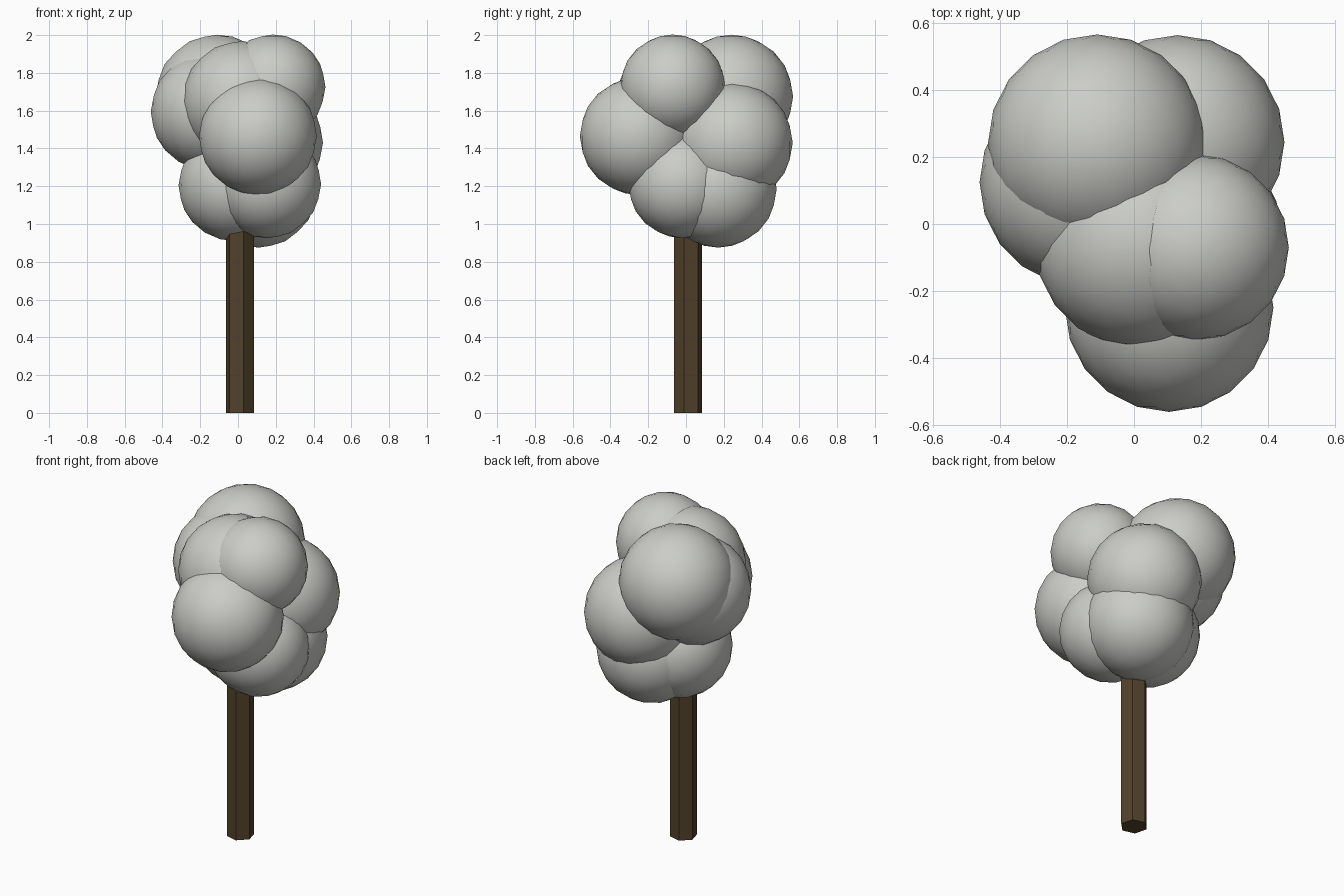
import bpy, math

if "Cube" in bpy.data.objects:
    bpy.data.objects.remove(bpy.data.objects["Cube"])


def material(name, rgb):
    m = bpy.data.materials.new(name)
    m.diffuse_color = (*rgb, 1)
    m.use_nodes = True
    m.node_tree.nodes["Principled BSDF"].inputs["Base Color"].default_value = m.diffuse_color
    return m


leaf = material("pale grey foliage", (0.60, 0.61, 0.57))
bark = material("dark brown bark", (0.085, 0.054, 0.024))

# Trunk: six-sided post reaching into the crown
bpy.ops.mesh.primitive_cylinder_add(vertices=6, radius=0.077, depth=1.2,
                                    location=(0.01, 0.01, 0.6),
                                    rotation=(0, 0, math.radians(15)))
trunk = bpy.context.object
trunk.name = "trunk"
trunk.data.materials.append(bark)

# Crown: overlapping faceted balls (x, y, z, radius)
clumps = {
    "front": (0.105, -0.25, 1.465, 0.312),
    "back_top": (-0.11, 0.24, 1.675, 0.327),
    "right_top": (0.185, -0.07, 1.725, 0.278),
    "middle": (0.02, -0.055, 1.65, 0.318),
    "left": (-0.15, 0.125, 1.595, 0.312),
    "back_right": (0.13, 0.245, 1.43, 0.32),
    "low_right": (0.155, -0.02, 1.21, 0.285),
    "low_back": (0.11, 0.17, 1.185, 0.31),
    "low_left": (-0.02, 0.09, 1.205, 0.295),
}
for name, (x, y, z, r) in clumps.items():
    bpy.ops.mesh.primitive_ico_sphere_add(subdivisions=3, radius=r, location=(x, y, z))
    ball = bpy.context.object
    ball.name = "foliage_" + name
    ball.data.materials.append(leaf)
    bpy.ops.object.shade_smooth()
